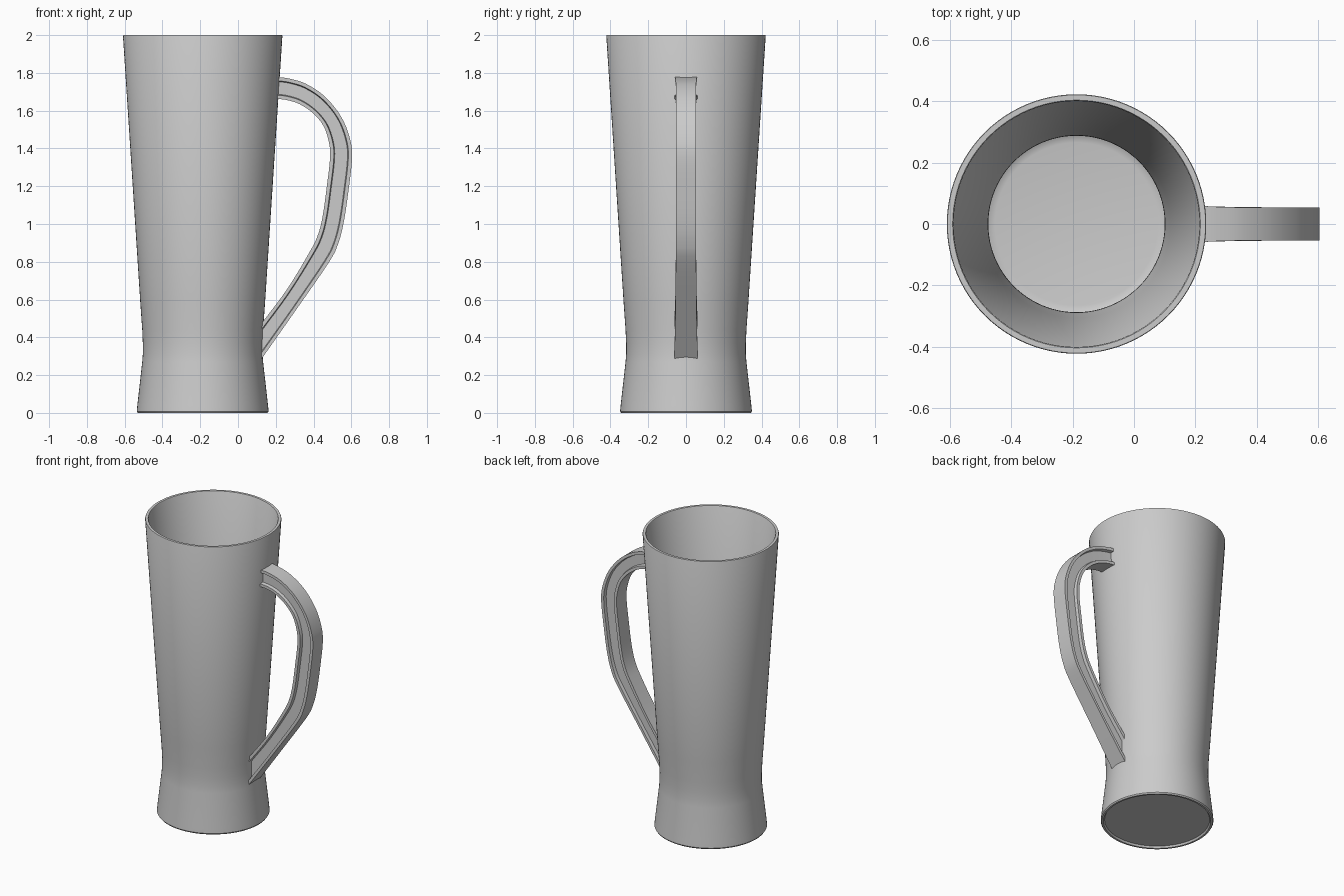
import bpy, bmesh, math
from mathutils import Vector

if "Cube" in bpy.data.objects:
    bpy.data.objects.remove(bpy.data.objects["Cube"])

AXIS_X = -0.187
SIDES = 96


def finish(bm, name, angle):
    bmesh.ops.recalc_face_normals(bm, faces=bm.faces[:])
    mesh = bpy.data.meshes.new(name)
    bm.to_mesh(mesh)
    bm.free()
    obj = bpy.data.objects.new(name, mesh)
    bpy.context.collection.objects.link(obj)
    bpy.ops.object.select_all(action='DESELECT')
    obj.select_set(True)
    bpy.context.view_layer.objects.active = obj
    bpy.ops.object.shade_smooth_by_angle(angle=math.radians(angle))
    return obj


def lathe(name, profile):
    """Revolve (radius, z) points around the mug axis; zero radius makes a pole."""
    bm = bmesh.new()
    rings = []
    for r, z in profile:
        if r == 0:
            rings.append([bm.verts.new((AXIS_X, 0, z))] * SIDES)
        else:
            rings.append([bm.verts.new((AXIS_X + r * math.cos(2 * math.pi * i / SIDES),
                                        r * math.sin(2 * math.pi * i / SIDES), z))
                          for i in range(SIDES)])
    for a, b in zip(rings, rings[1:]):
        for i in range(SIDES):
            j = (i + 1) % SIDES
            bm.faces.new(list(dict.fromkeys((a[i], a[j], b[j], b[i]))))
    return finish(bm, name, 35)


# Mug body: recessed underside, flared foot, tapered wall, rim, hollow inside
lathe("mug_body", [
    (0, 0.012), (0.325, 0.012), (0.332, 0.0), (0.344, 0.0), (0.349, 0.008),
    (0.346, 0.04), (0.320, 0.27), (0.317, 0.31), (0.317, 0.37), (0.320, 0.44),
    (0.330, 0.58), (0.422, 1.995), (0.420, 2.0), (0.403, 2.0), (0.400, 1.995),
    (0.306, 0.58), (0.294, 0.44), (0.288, 0.37), (0.287, 0.31), (0.290, 0.27),
    (0.310, 0.09), (0.306, 0.06), (0.290, 0.045), (0.265, 0.04), (0, 0.04)])


# Handle: paired outer and inner edge points (outer x, z, inner x, z), half width
stations = [
    (0.209, 1.778, 0.205, 1.662, 0.060), (0.27, 1.770, 0.255, 1.657, 0.056),
    (0.36, 1.742, 0.325, 1.635, 0.054), (0.46, 1.675, 0.395, 1.588, 0.054),
    (0.545, 1.570, 0.452, 1.520, 0.054), (0.592, 1.455, 0.482, 1.430, 0.054),
    (0.604, 1.350, 0.487, 1.345, 0.054), (0.584, 1.170, 0.469, 1.190, 0.054),
    (0.560, 1.010, 0.448, 1.040, 0.054), (0.530, 0.895, 0.422, 0.940, 0.054),
    (0.480, 0.795, 0.378, 0.850, 0.054), (0.300, 0.535, 0.260, 0.655, 0.056),
    (0.122, 0.282, 0.122, 0.470, 0.062)]


def smooth_path(points, steps):
    """Catmull-Rom interpolation through the stations."""
    pts = [Vector(p) for p in points]
    pts = [2 * pts[0] - pts[1]] + pts + [2 * pts[-1] - pts[-2]]
    out = []
    for p0, p1, p2, p3 in zip(pts, pts[1:], pts[2:], pts[3:]):
        for k in range(steps):
            t = k / steps
            out.append(0.5 * (2 * p1 + (p2 - p0) * t + (2 * p0 - 5 * p1 + 4 * p2 - p3) * t ** 2
                              + (3 * p1 - p0 - 3 * p2 + p3) * t ** 3))
    return out + [pts[-2]]


# I-beam cross-section: position across the band, fraction of half width
half = [(0, 1), (0.17, 1), (0.21, 0.62), (0.79, 0.62), (0.83, 1), (1, 1)]
section = half + [(t, -w) for t, w in reversed(half)]

bm = bmesh.new()
loops = []
for ox, oz, ix, iz, w in smooth_path(stations, 4):
    loops.append([bm.verts.new((ox + (ix - ox) * t, w * s, oz + (iz - oz) * t))
                  for t, s in section])
n = len(section)
for a, b in zip(loops, loops[1:]):
    for i in range(n):
        j = (i + 1) % n
        bm.faces.new((a[i], a[j], b[j], b[i]))
bm.faces.new(loops[0])
bm.faces.new(loops[-1])
finish(bm, "handle", 30)
